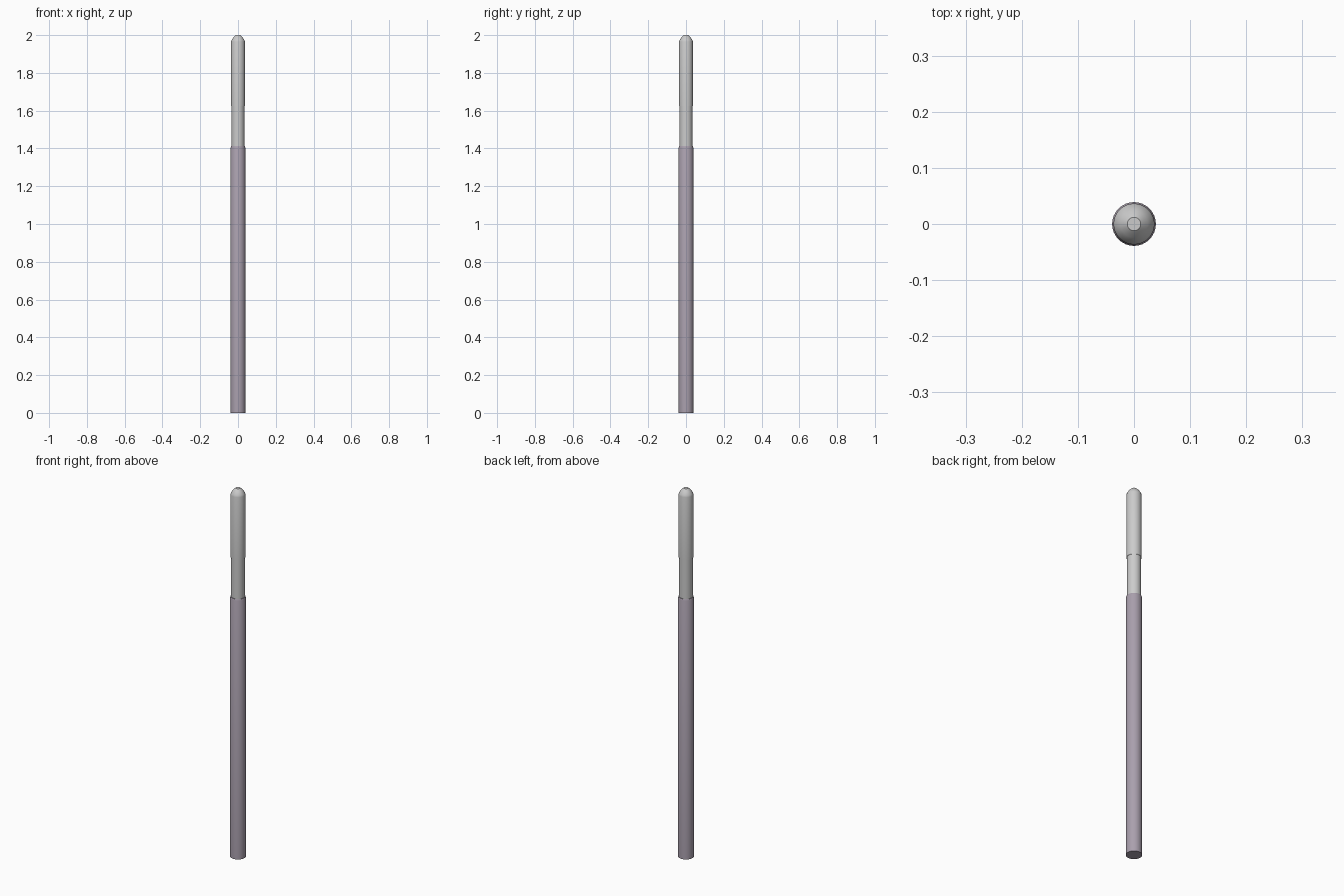
import bpy, bmesh, math

if "Cube" in bpy.data.objects:
    bpy.data.objects.remove(bpy.data.objects["Cube"])

SIDES = 32


def lathe(name, profile, color=None):
    """Spin a (radius, z) profile around z and close both ends."""
    bm = bmesh.new()
    rings = []
    for r, z in profile:
        rings.append([bm.verts.new((r * math.cos(a), r * math.sin(a), z))
                      for a in (2 * math.pi * i / SIDES for i in range(SIDES))])
    for low, high in zip(rings, rings[1:]):
        for i in range(SIDES):
            j = (i + 1) % SIDES
            bm.faces.new((low[i], low[j], high[j], high[i]))
    bm.faces.new(rings[0][::-1])
    bm.faces.new(rings[-1])
    mesh = bpy.data.meshes.new(name)
    bm.to_mesh(mesh)
    bm.free()
    obj = bpy.data.objects.new(name, mesh)
    bpy.context.collection.objects.link(obj)
    if color:
        mat = bpy.data.materials.new(name + "_color")
        mat.diffuse_color = (*color, 1)
        mat.use_nodes = True
        mat.node_tree.nodes["Principled BSDF"].inputs["Base Color"].default_value = mat.diffuse_color
        mesh.materials.append(mat)
    bpy.ops.object.select_all(action='DESELECT')
    obj.select_set(True)
    bpy.context.view_layer.objects.active = obj
    bpy.ops.object.shade_smooth_by_angle(angle=math.radians(35))
    return obj


# long lower shaft with a slightly eased upper rim
lathe("lower_shaft", [(0.039, 0), (0.039, 1.404), (0.036, 1.412)],
      (0.40, 0.35, 0.42))

# narrow neck rising out of the shaft
lathe("neck", [(0.034, 1.40), (0.034, 1.63)])

# wider head with a rounded, blunt tip
lathe("head", [(0.0365, 1.625), (0.0365, 1.965), (0.034, 1.974),
               (0.024, 1.989), (0.012, 2.0)])
